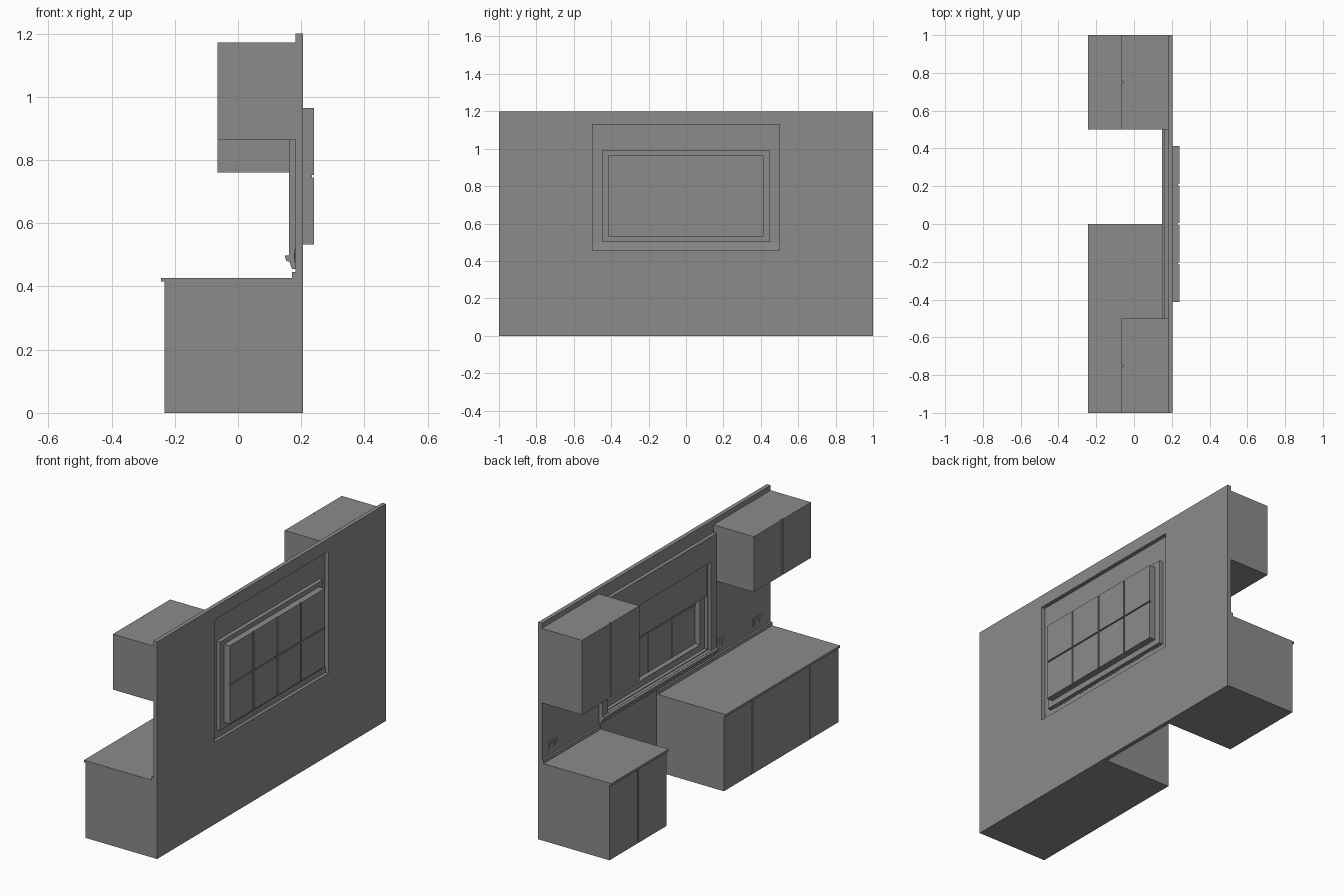
import bpy
import bmesh

if "Cube" in bpy.data.objects:
    bpy.data.objects.remove(bpy.data.objects["Cube"], do_unlink=True)

GREY = (0.26, 0.26, 0.26, 1.0)
grey = bpy.data.materials.new("plain grey")
grey.use_nodes = True
grey.diffuse_color = GREY
grey.node_tree.nodes["Principled BSDF"].inputs["Base Color"].default_value = GREY


def finish(name, bm):
    bmesh.ops.recalc_face_normals(bm, faces=bm.faces)
    mesh = bpy.data.meshes.new(name)
    bm.to_mesh(mesh)
    bm.free()
    mesh.materials.append(grey)
    obj = bpy.data.objects.new(name, mesh)
    bpy.context.collection.objects.link(obj)
    return obj


def box(name, xs, ys, zs):
    bm = bmesh.new()
    bmesh.ops.create_cube(bm, size=1)
    for v in bm.verts:
        v.co = [lim[0] if c < 0 else lim[1] for c, lim in zip(v.co, (xs, ys, zs))]
    return finish(name, bm)


def ring(name, xs, outer, inner):
    """Rectangular ring facing x; outer and inner are (half width, bottom, top)."""
    def corners(x, rect):
        w, lo, hi = rect
        return [bm.verts.new((x, y, z)) for y, z in ((-w, lo), (w, lo), (w, hi), (-w, hi))]
    bm = bmesh.new()
    loops = [corners(xs[0], outer), corners(xs[1], outer),
             corners(xs[1], inner), corners(xs[0], inner)]
    for a, b in zip(loops, loops[1:] + loops[:1]):
        for i in range(4):
            j = (i + 1) % 4
            bm.faces.new((a[i], a[j], b[j], b[i]))
    return finish(name, bm)


def extrude_y(name, profile, ys):
    bm = bmesh.new()
    face = bm.faces.new([bm.verts.new((x, ys[0], z)) for x, z in profile])
    new = bmesh.ops.extrude_face_region(bm, geom=[face])["geom"]
    for v in new:
        if isinstance(v, bmesh.types.BMVert):
            v.co.y = ys[1]
    return finish(name, bm)


def cabinet(name, front, zs, edges):
    """Carcass with a row of slab doors split at the given y edges."""
    box(name + "_body", (front + 0.01, 0.182), (edges[0], edges[-1]), zs)
    for n, (a, b) in enumerate(zip(edges, edges[1:]), 1):
        lo = a if a == edges[0] else a + 0.003
        hi = b if b == edges[-1] else b - 0.003
        box(f"{name}_door_{n}", (front, front + 0.01), (lo, hi), zs)


# Wall with the window opening
HALF = 0.5
wall = (0.182, 0.205)
box("wall_below_window", wall, (-1, 1), (0, 0.455))
box("wall_above_window", wall, (-1, 1), (1.13, 1.2))
for side, ys in (("front", (-1, -HALF)), ("back", (HALF, 1))):
    box(f"wall_{side}", wall, ys, (0.455, 1.13))

# Base cabinets with worktops and upstands, leaving a gap for an appliance
for name, edges in (("long_base", (-1, -0.75, -0.25, 0)), ("short_base", (0.5, 0.75, 1))):
    cabinet(name, -0.232, (0, 0.415), edges)
    span = (edges[0], edges[-1])
    box(name + "_worktop", (-0.243, 0.182), span, (0.415, 0.427))
    box(name + "_upstand", (0.171, 0.182), span, (0.427, 0.446))

# Wall cabinets
cabinet("short_wall_cabinet", -0.065, (0.865, 1.172), (-1, -0.75, -0.5))
cabinet("tall_wall_cabinet", -0.065, (0.76, 1.172), (0.5, 0.75, 1))

# Window casing, lining and sill
opening = (0.45, 0.5, 0.99)
sash = (0.414, 0.532, 0.965)
ring("window_casing", (0.162, 0.183), (HALF, 0.495, 1.13), opening)
ring("window_lining", (0.18, 0.205), opening, (0.446, 0.504, 0.986))
ring("window_frame_face", (0.2, 0.205), opening, (0.41, 0.536, 0.961))
extrude_y("window_sill", ((0.148, 0.498), (0.182, 0.5), (0.187, 0.455), (0.171, 0.455),
                          (0.163, 0.477), (0.152, 0.482)), (-HALF, HALF))

# Projecting sash with a grid of panes
ring("sash_box", (0.202, 0.234), sash, (0.409, 0.537, 0.96))
w, lo, hi = sash
box("sash_backing", (0.23, 0.234), (-w, w), (lo, hi))
COLS, ROWS, GAP = 4, 2, 0.004
for c in range(COLS):
    for r in range(ROWS):
        y0, y1 = (-w + 2 * w * k / COLS for k in (c, c + 1))
        z0, z1 = (lo + (hi - lo) * k / ROWS for k in (r, r + 1))
        ys = (y0 + GAP * (c > 0), y1 - GAP * (c < COLS - 1))
        zs = (z0 + GAP * (r > 0), z1 - GAP * (r < ROWS - 1))
        box(f"pane_{c + 1}_{r + 1}", (0.234, 0.241), ys, zs)

# Dividing bars seen from inside
for y in (-w / 2, 0, w / 2):
    box("inner_bar", (0.227, 0.231), (y - GAP, y + GAP), (lo, hi))
box("inner_rail", (0.227, 0.231), (-w, w), ((lo + hi) / 2 - GAP, (lo + hi) / 2 + GAP))

# Blind in the upper part of the window
box("window_blind", (0.186, 0.192), (-0.446, 0.446), (0.795, 0.988))

# Sockets above the worktops
for y in (-0.885, -0.56, 0.9):
    box("socket_plate", (0.179, 0.183), (y - 0.038, y + 0.038), (0.475, 0.52))
    for dy in (-0.018, 0.018):
        box("socket_insert", (0.177, 0.18), (y + dy - 0.012, y + dy + 0.012), (0.487, 0.508))
